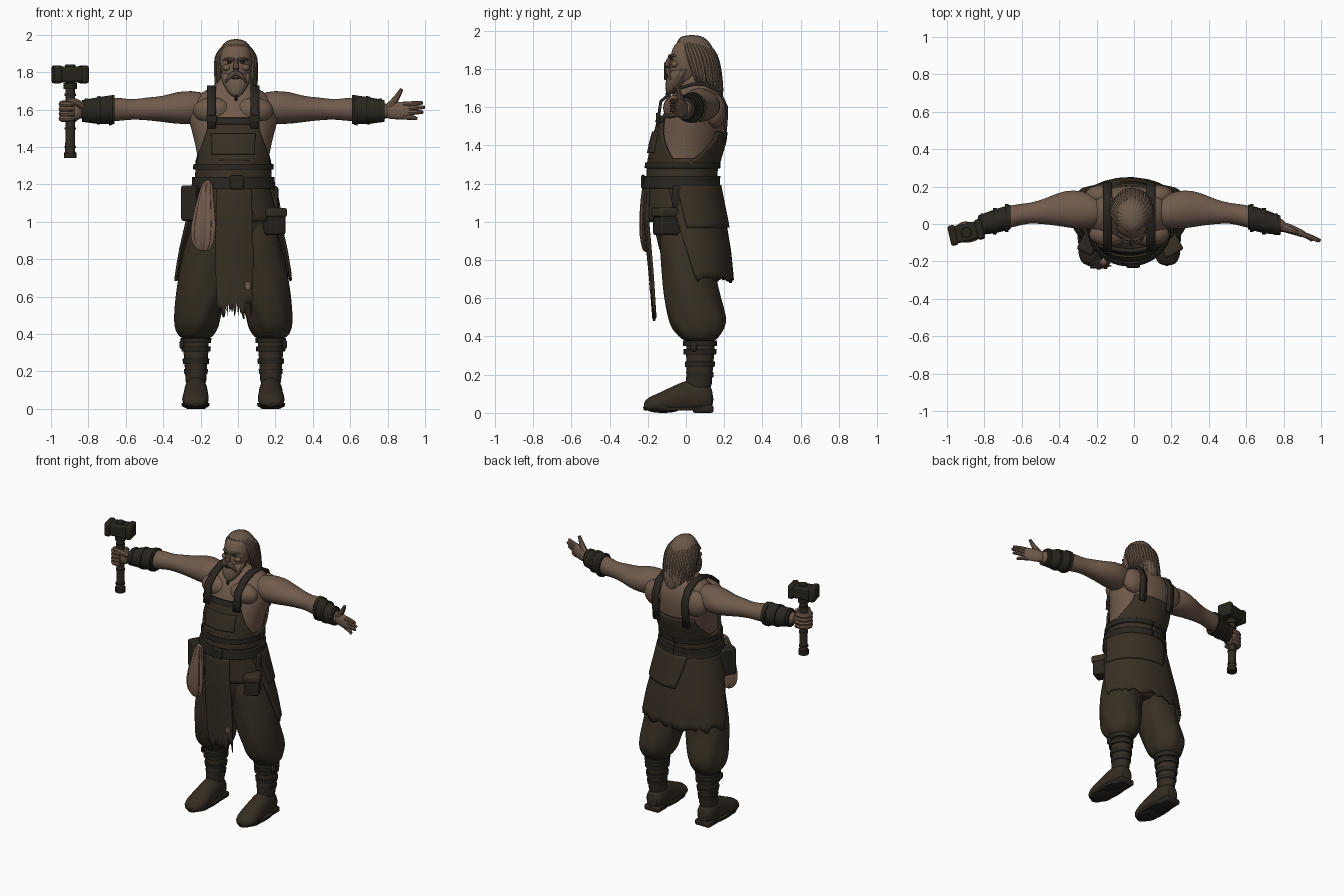
import bpy, bmesh, math, random
from mathutils import Matrix, Vector

random.seed(4)
BODY_X = -.025  # the body stands slightly off the middle
if "Cube" in bpy.data.objects:
    bpy.data.objects.remove(bpy.data.objects["Cube"])


def material(name, *rgb):
    mat = bpy.data.materials.new(name)
    mat.use_nodes = True
    mat.diffuse_color = (*rgb, 1)
    mat.node_tree.nodes["Principled BSDF"].inputs["Base Color"].default_value = (*rgb, 1)
    return mat


skin = material("weathered skin", .165, .105, .073)
hair = material("grey brown hair", .145, .1, .07)
rag = material("pale rag", .18, .108, .078)
apron = material("apron leather", .04, .029, .018)
cloth = material("trouser cloth", .038, .028, .017)
boot = material("boot leather", .034, .025, .016)
strap = material("dark strap leather", .023, .019, .014)
iron = material("blackened iron", .021, .018, .011)
shade = material("eye dark", .02, .014, .01)


def finish(name, bm, mat, subdiv=0, thick=0, bevel=0):
    bmesh.ops.recalc_face_normals(bm, faces=bm.faces)
    mesh = bpy.data.meshes.new(name)
    bm.to_mesh(mesh)
    bm.free()
    mesh.materials.append(mat)
    obj = bpy.data.objects.new(name, mesh)
    bpy.context.collection.objects.link(obj)
    obj.location.x = BODY_X
    if thick:
        mod = obj.modifiers.new("thickness", 'SOLIDIFY')
        mod.thickness, mod.offset = thick, 0
    if bevel:
        mod = obj.modifiers.new("rounded edges", 'BEVEL')
        mod.width, mod.segments = bevel, 2
    if subdiv:
        mod = obj.modifiers.new("smooth", 'SUBSURF')
        mod.levels = mod.render_levels = subdiv
    return obj


def skin_rows(name, rows, mat, closed=False, **options):
    """Joins rows of points with quads; closed rows become a capped tube."""
    bm = bmesh.new()
    grid = [[bm.verts.new(point) for point in row] for row in rows]
    width = len(grid[0])
    for low, high in zip(grid, grid[1:]):
        for i in range(width if closed else width - 1):
            j = (i + 1) % width
            bm.faces.new((low[i], low[j], high[j], high[i]))
    if closed:
        bm.faces.new(grid[0])
        bm.faces.new(grid[-1])
    return finish(name, bm, mat, **options)


def loft(name, axis, stations, mat, side=1, segs=24, folds=0, count=9, twist=0, floor=0, subdiv=1):
    """Oval rings along an axis; station = position, two centres, two radii."""
    rows = []
    for t, cu, cv, ru, rv in stations:
        row = []
        for i in range(segs):
            a = math.tau * i / segs
            k = 1 + folds * math.sin(count * a + twist * t)
            u, v = cu + ru * k * math.cos(a), cv + rv * k * math.sin(a)
            x, y, z = {'X': (t, u, v), 'Y': (u, t, v), 'Z': (u, v, t)}[axis]
            row.append((x * side, y, max(z, floor)))
        rows.append(row)
    return skin_rows(name, rows, mat, closed=True, subdiv=subdiv)


def outline(profile, z):
    """Centre y and radii of a body profile at height z."""
    for (z0, *top), (z1, *low) in zip(profile, profile[1:]):
        if z >= z1:
            f = min(1, max(0, (z0 - z) / (z0 - z1)))
            return [a + (b - a) * f for a, b in zip(top, low)]
    return profile[-1][1:]


def sheet(name, profile, top, bottom, spans, mat, power=1, gap=.012, ragged=0, thick=.014, cols=28):
    """Garment panel around a profile; spans are top and bottom angles from the front."""
    (left_top, right_top), (left_low, right_low) = spans
    hem = [random.uniform(-ragged, ragged) for i in range(cols + 1)]
    rows = []
    for r in range(13):
        f = r / 12
        g = f ** power
        left, right = left_top + (left_low - left_top) * g, right_top + (right_low - right_top) * g
        row = []
        for c in range(cols + 1):
            a = left + (right - left) * c / cols
            z = top + (bottom - top) * f + hem[c] * f ** 4
            cy, rx, ry = outline(profile, z)
            row.append(((rx + gap) * math.sin(a), cy - (ry + gap) * math.cos(a), z))
        rows.append(row)
    return skin_rows(name, rows, mat, thick=thick)


def band(name, profile, top, bottom, mat, gap):
    around = (-math.pi, math.pi)
    return sheet(name, profile, top, bottom, (around, around), mat, gap=gap, cols=48)


def tube(name, points, radii, mat):
    """Tapered smooth strand through the points."""
    curve = bpy.data.curves.new(name, 'CURVE')
    curve.dimensions, curve.bevel_depth, curve.bevel_resolution = '3D', 1, 2
    curve.use_fill_caps, curve.resolution_u = True, 4
    spline = curve.splines.new('NURBS')
    spline.points.add(len(points) - 1)
    for target, point, radius in zip(spline.points, points, radii):
        target.co, target.radius = (*point, 1), radius
    spline.use_endpoint_u, spline.order_u = True, 3
    curve.materials.append(mat)
    obj = bpy.data.objects.new(name, curve)
    bpy.context.collection.objects.link(obj)
    obj.location.x = BODY_X
    bpy.ops.object.select_all(action='DESELECT')
    obj.select_set(True)
    bpy.context.view_layer.objects.active = obj
    bpy.ops.object.convert(target='MESH')


def box(name, center, size, mat, turn=0, bevel=.012):
    bm = bmesh.new()
    bmesh.ops.create_cube(bm, size=1, matrix=Matrix.LocRotScale(Vector(center), Matrix.Rotation(turn, 3, 'Z'), Vector(size)))
    return finish(name, bm, mat, bevel=bevel)


def blob(name, center, radii, mat):
    bm = bmesh.new()
    bmesh.ops.create_uvsphere(bm, u_segments=20, v_segments=12, radius=1, matrix=Matrix.LocRotScale(Vector(center), None, Vector(radii)))
    return finish(name, bm, mat)


# Body profiles: height, centre y, half width, half depth
chest = [(1.8, .04, .06, .065), (1.74, .06, .078, .08), (1.71, .07, .14, .1), (1.66, .06, .22, .135), (1.6, .05, .25, .16),
         (1.52, .035, .235, .17), (1.42, .015, .205, .178), (1.3, -.015, .185, .172), (1.18, -.02, .18, .16)]
hips = [(1.33, -.015, .19, .175), (1.2, -.025, .195, .175), (1, -.005, .235, .195), (.85, .015, .27, .2), (.7, .03, .295, .2), (.45, .03, .31, .18)]

loft("torso", 'Z', [(z, 0, cy, rx, ry) for z, cy, rx, ry in chest], skin)
loft("trouser_seat", 'Z', [(1.25, 0, -.02, .18, .16), (1, 0, 0, .21, .17), (.85, 0, .01, .2, .16), (.74, 0, .02, .1, .1)], cloth)

# Apron bib, back panel, waist and skirts
sheet("apron_bib", chest, 1.55, 1.28, ((-.53, .53), (-1.5, 1.5)), apron, power=1.6)
sheet("bib_top_hem", chest, 1.555, 1.52, ((-.54, .54), (-.56, .56)), strap, gap=.02)
sheet("bib_pocket", chest, 1.47, 1.36, ((-.5, .5), (-.55, .55)), apron, gap=.022)
sheet("apron_back", chest, 1.47, 1.28, ((math.pi - .75, math.pi + .75), (1.5, math.tau - 1.5)), apron, power=1.6)
band("apron_waist", hips, 1.33, 1.0, apron, .004)
band("waist_cord", hips, 1.31, 1.28, strap, .016)
band("belt", hips, 1.24, 1.175, strap, .02)
sheet("front_flap", hips, 1.2, .53, ((-.42, .46), (-.26, .3)), apron, gap=.016, ragged=.05)
sheet("flap_patch", hips, .68, .64, ((.19, .3), (.2, .28)), rag, gap=.025, thick=.008, cols=4)
sheet("back_skirt", hips, 1.2, .7, ((1.2, math.tau - 1.2), (1.65, math.tau - 1.65)), apron, gap=.014, ragged=.02, cols=40)
sheet("skirt_overlap", hips, 1.19, .97, ((1.45, 3.6), (1.6, 3.3)), apron, gap=.026)
box("belt_buckle", (.02, -.225, 1.21), (.075, .02, .075), iron)

# Belt pouches and hanging rag
box("right_pouch", (-.215, -.1, 1.1), (.09, .12, .19), strap, -.5)
box("left_pouch", (.21, -.1, 1), (.1, .12, .14), strap, .5)
box("left_pouch_flap", (.212, -.103, 1.05), (.11, .13, .05), apron, .5)
box("left_tool_case", (.2, -.04, 1.13), (.07, .07, .12), strap, .3)
loft("hanging_rag", 'Z', [(1.23, -.135, -.2, .025, .02), (1.12, -.15, -.215, .04, .022), (.97, -.16, -.22, .065, .025),
                          (.88, -.165, -.215, .055, .02), (.84, -.155, -.21, .02, .01)], rag, segs=48, folds=.16, count=9, twist=4)

# Parts found on both sides
for side, word in ((1, "left"), (-1, "right")):
    loft(word + "_arm", 'X', [(.13, .06, 1.61, .07, .08), (.22, .07, 1.612, .1, .09), (.3, .08, 1.61, .105, .088), (.38, .08, 1.602, .09, .068),
                              (.46, .065, 1.605, .066, .062), (.54, .058, 1.6, .053, .052), (.6, .047, 1.602, .06, .062),
                              (.68, .03, 1.6, .06, .066), (.78, 0, 1.592, .046, .048), (.84, -.015, 1.592, .032, .04)], skin, side)
    loft(word + "_bracer", 'X', [(.635, .037, 1.6, .066, .078), (.72, .015, 1.596, .064, .072), (.808, -.008, 1.592, .052, .058)],
         strap, side, folds=.02, count=5, twist=40, subdiv=0)
    for x, y, r in ((.655, .032, .075), (.72, .015, .07), (.785, -.002, .058)):
        loft(word + "_bracer_strap", 'X', [(x - .01, y, 1.597, r, r + .005), (x + .01, y, 1.596, r, r + .005)], iron, side, subdiv=0)
    blob(word + "_chest_muscle", (side * .11, -.055, 1.595), (.105, .065, .07), skin)
    blob(word + "_shoulder_blade", (side * .15, .15, 1.58), (.09, .06, .09), skin)

    # Shoulder strap running over the shoulder
    path = ((-.15, 1.5), (-.142, 1.56), (-.132, 1.63), (-.06, 1.69), (.03, 1.72), (.1, 1.72), (.175, 1.68), (.213, 1.6), (.21, 1.52), (.2, 1.42))
    skin_rows(word + "_shoulder_strap", [[(side * .117 + dx, y, z) for dx in (-.024, .024)] for y, z in path], strap, thick=.016)
    box(word + "_strap_buckle", (side * .115, -.148, 1.55), (.055, .02, .04), iron, bevel=.006)

    # Baggy trouser leg
    loft(word + "_trouser_leg", 'Z', [(1.05, .1, 0, .11, .15), (.85, .13, .01, .135, .145), (.72, .15, .015, .145, .14), (.6, .17, .03, .14, .15),
                                      (.5, .19, .06, .125, .155), (.44, .195, .065, .12, .14), (.4, .2, .07, .1, .105), (.37, .2, .075, .075, .08)],
         cloth, side, segs=40, folds=.03, count=7, twist=16)

    # Wrapped boot
    loft(word + "_boot_shaft", 'Z', [(.42, .2, .075, .074, .078), (.3, .2, .075, .068, .075), (.2, .2, .07, .056, .066), (.1, .2, .065, .06, .075)], boot, side)
    for z, r in ((.365, .08), (.32, .077), (.255, .069), (.2, .062)):
        loft(word + "_boot_wrap", 'Z', [(z - .014, .2, .073, r, r + .008), (z + .014, .2, .073, r + .003, r + .01)], strap, side, subdiv=0)
    box(word + "_boot_buckle", (side * .275, .04, .345), (.025, .035, .05), strap)
    loft(word + "_boot_foot", 'Y', [(.145, .2, .07, .045, .055), (.1, .2, .085, .062, .085), (.02, .2, .09, .064, .09), (-.06, .2, .07, .066, .075),
                                    (-.14, .203, .05, .076, .055), (-.2, .203, .04, .06, .04), (-.222, .203, .035, .03, .022)], boot, side, floor=.015)
    loft(word + "_boot_sole", 'Z', [(.012, .202, -.04, .072, .18), (.032, .202, -.04, .076, .185)], strap, side, subdiv=0)
    box(word + "_boot_heel", (side * .2, .09, .02), (.115, .11, .04), strap)
    blob(word + "_ball_of_sole", (side * .202, -.12, .015), (.07, .08, .015), strap)

# Open left hand
loft("left_palm", 'X', [(.8, -.01, 1.592, .03, .038), (.86, -.025, 1.595, .026, .048), (.92, -.05, 1.595, .022, .048), (.95, -.06, 1.595, .014, .04)], skin)
for start, end, reach in ((1.628, 1.636, 1.01), (1.606, 1.613, 1.022), (1.583, 1.587, 1.012), (1.562, 1.553, .978)):
    tube("left_finger", [(.91, -.05, start), (.965, -.065, (start + end) / 2), (reach, -.09, end)], (.015, .014, .009), skin)
tube("left_thumb", [(.83, -.02, 1.61), (.87, -.035, 1.65), (.9, -.045, 1.71)], (.024, .019, .01), skin)

# Hammer with its wrapped handle
hx, hy = -.872, -.045
loft("hammer_handle", 'Z', [(1.345, hx, hy, .027, .027), (1.76, hx, hy, .025, .025)], boot, subdiv=0)
for z, half, r in ((1.357, .015, .034), (1.4, .005, .031), (1.5, .005, .03), (1.68, .006, .03), (1.727, .016, .035)):
    loft("handle_collar", 'Z', [(z - half, hx, hy, r, r), (z + half, hx, hy, r, r)], iron, subdiv=0)
box("hammer_head", (hx, hy, 1.788), (.15, .095, .085), iron, .22)
for sign in (-1, 1):
    box("hammer_face", (hx + sign * .071, hy + sign * .016, 1.788), (.04, .11, .096), iron, .22)
loft("hammer_cap", 'Z', [(1.82, hx, hy, .03, .03), (1.842, hx, hy, .026, .026)], iron, subdiv=0)

# Gripping right hand
blob("right_fist", (hx + .022, hy + .012, 1.592), (.048, .042, .052), skin)
for i in range(4):
    z = 1.552 + i * .026
    wrap = [(hx + .05 * math.cos(a), hy + .046 * math.sin(a), z) for a in (.9, 1.7, 2.6, 3.5, 4.4, 5.2)]
    tube("right_finger", wrap, (.017, .018, .018, .017, .016, .01), skin)
tube("right_thumb", [(hx + .06, hy - .01, 1.62), (hx + .03, hy - .045, 1.65), (hx - .02, hy - .04, 1.652)], (.022, .019, .011), skin)

# Head and face
mid = .014
loft("head", 'Z', [(1.72, mid, -.005, .05, .06), (1.77, mid, -.01, .07, .075), (1.82, mid, .005, .084, .09), (1.88, mid, .01, .088, .092),
                   (1.93, mid, .02, .078, .082), (1.965, mid, .03, .045, .05)], skin)
tube("nose", [(mid, -.075, 1.872), (mid, -.092, 1.845), (mid, -.1, 1.815)], (.009, .013, .017), skin)
for side in (-1, 1):
    blob("eye", (mid + side * .034, -.073, 1.853), (.015, .008, .007), shade)
    tube("eyebrow", [(mid + side * .01, -.086, 1.866), (mid + side * .035, -.082, 1.875), (mid + side * .066, -.055, 1.866)], (.009, .011, .005), hair)
    blob("cheek", (mid + side * .046, -.058, 1.825), (.028, .02, .018), skin)
    tube("moustache", [(mid, -.094, 1.797), (mid + side * .035, -.095, 1.783), (mid + side * .055, -.08, 1.745)], (.014, .016, .005), hair)
loft("beard", 'Z', [(1.665, mid, -.088, .012, .012), (1.69, mid, -.075, .042, .033), (1.73, mid, -.055, .066, .052), (1.775, mid, -.035, .082, .062),
                    (1.81, mid, .005, .086, .066)], hair, segs=64, folds=.04, count=16, twist=20)
blob("mouth", (mid, -.097, 1.768), (.022, .005, .005), shade)
tube("beard_tie", [(mid, -.09, 1.69), (mid, -.1, 1.668), (mid, -.1, 1.645)], (.012, .01, .005), strap)

# Long swept-back hair with loose locks
loft("hair_mass", 'Z', [(1.978, mid, .03, .03, .04), (1.955, mid, .032, .07, .082), (1.9, mid, .052, .096, .095), (1.83, mid, .085, .102, .085),
                        (1.75, mid, .113, .095, .08), (1.68, mid, .13, .08, .065), (1.63, mid, .15, .05, .04)], hair, segs=96, folds=.035, count=24, twist=12)
for i in range(22):
    a = 1.05 + (math.tau - 2.1) * i / 21
    s, c = math.sin(a), math.cos(a)
    tip = random.uniform(1.66, 1.72) + .04 * max(0, c)
    tube("hair_lock", [(mid + .02 * s, .01 - .03 * c, 1.965), (mid + .1 * s, .045 - .09 * c, 1.92), (mid + .104 * s, .085 - .09 * c, 1.8),
                       (mid + random.uniform(.09, .115) * s, .1 - .09 * c, tip)], (.008, .014, .016, .003), hair)

# Soft shading with crisp edges
bpy.ops.object.select_all(action='DESELECT')
for obj in bpy.context.scene.objects:
    if obj.type == 'MESH':
        obj.select_set(True)
        bpy.context.view_layer.objects.active = obj
bpy.ops.object.shade_smooth_by_angle(angle=.7)
